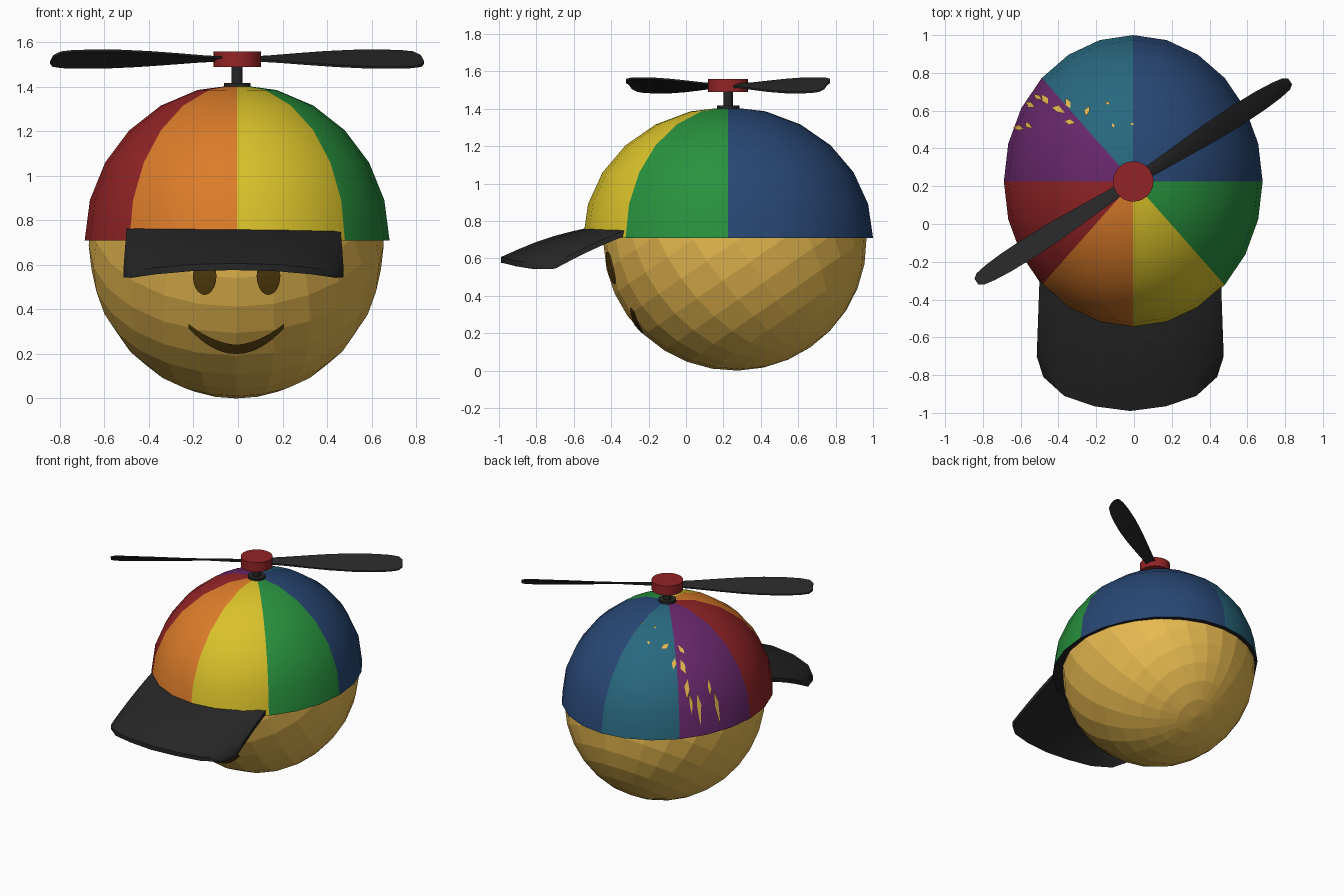
import bpy, bmesh, math, random
from mathutils import Matrix, Vector

if "Cube" in bpy.data.objects:
    bpy.data.objects.remove(bpy.data.objects["Cube"])

random.seed(4)


def mat(name, r, g, b):
    m = bpy.data.materials.new(name)
    lin = lambda c: ((c / 255 + 0.055) / 1.055) ** 2.4 if c > 10 else c / 255 / 12.92
    m.diffuse_color = (lin(r), lin(g), lin(b), 1)
    m.use_nodes = True
    m.node_tree.nodes["Principled BSDF"].inputs["Base Color"].default_value = m.diffuse_color
    return m


SKIN = mat("golden_skin", 232, 186, 80)
BROWN = mat("dark_brown", 84, 61, 14)
BLACK = mat("black", 38, 38, 38)
RED = mat("red", 148, 36, 38)
ORANGE = mat("orange", 220, 124, 42)
YELLOW = mat("yellow", 218, 194, 42)
GREEN = mat("green", 40, 146, 62)
BLUE = mat("navy_blue", 40, 71, 116)
TEAL = mat("teal", 40, 104, 126)
PURPLE = mat("purple", 104, 40, 108)


def finish(name, bm, mats, smooth=None):
    bmesh.ops.recalc_face_normals(bm, faces=bm.faces)
    me = bpy.data.meshes.new(name)
    bm.to_mesh(me)
    bm.free()
    for m in mats:
        me.materials.append(m)
    if smooth:
        me.shade_smooth()
        me.set_sharp_from_angle(angle=math.radians(smooth))
    ob = bpy.data.objects.new(name, me)
    bpy.context.collection.objects.link(ob)
    return ob


def solid_grid(bm, rows, offset):
    """Closed slab from a grid of points; the lower sheet is shifted by offset."""
    top = [[bm.verts.new(p) for p in r] for r in rows]
    low = [[bm.verts.new(Vector(p) + Vector(offset)) for p in r] for r in rows]
    n, m = len(rows), len(rows[0])
    for g in (top, low):
        for i in range(n - 1):
            for j in range(m - 1):
                bm.faces.new((g[i][j], g[i][j + 1], g[i + 1][j + 1], g[i + 1][j]))
    rim = ([(0, j) for j in range(m)] + [(i, m - 1) for i in range(1, n)]
           + [(n - 1, j) for j in range(m - 2, -1, -1)] + [(i, 0) for i in range(n - 2, 0, -1)])
    for (a, b), (c, d) in zip(rim, rim[1:] + rim[:1]):
        bm.faces.new((top[a][b], top[c][d], low[c][d], low[a][b]))


# Head: faceted ball with its poles tilted backwards
HC, HR = Vector((-0.008, 0.262, 0.69)), Vector((0.663, 0.703, 0.69))
bm = bmesh.new()
bmesh.ops.create_uvsphere(bm, u_segments=24, v_segments=16, radius=1)
bmesh.ops.transform(bm, verts=bm.verts, matrix=Matrix.Translation(HC)
                    @ Matrix.Diagonal((*HR, 1)) @ Matrix.Rotation(math.radians(35), 4, 'X'))
finish("head", bm, [SKIN])


# Painted face: thin plates following the front of the head
def face_plate(name, xs, low, high):
    def on_head(x, z):
        k = 1 - ((x - HC.x) / HR.x) ** 2 - ((z - HC.z) / HR.z) ** 2
        return (x, HC.y - HR.y * math.sqrt(k) - 0.002, z)
    bm = bmesh.new()
    rows = [[on_head(x, low(x) + (high(x) - low(x)) * t / 4) for x in xs] for t in range(5)]
    solid_grid(bm, rows, (0, 0.008, 0))
    finish(name, bm, [BROWN])


for side, cx in (("left", -0.15), ("right", 0.137)):
    xs = [cx - 0.053 * math.cos(math.pi * (i + 0.15) / 10.3) for i in range(11)]
    h = lambda x, c=cx: 0.085 * math.sqrt(max(0, 1 - ((x - c) / 0.053) ** 2))
    face_plate(side + "_eye", xs, lambda x: 0.55 - h(x), lambda x: 0.55 + h(x))
face_plate("mouth", [-0.008 + 0.214 * i / 8 for i in range(-8, 9)],
           lambda x: 0.2 + 0.115 * (abs(x + 0.008) / 0.214) ** 2,
           lambda x: 0.242 + 0.093 * (abs(x + 0.008) / 0.214) ** 1.8)

# Cap dome: coloured by direction around the crown
DC, DR = Vector((-0.004, 0.225, 0.71)), Vector((0.685, 0.775, 0.70))


def dome(az, el, k=1.0):
    return DC + k * Vector((DR.x * math.cos(az) * math.cos(el),
                            DR.y * math.sin(az) * math.cos(el), DR.z * math.sin(el)))


bm = bmesh.new()
rings = [[bm.verts.new(dome(j * math.pi / 12, i * math.pi / 12)) for j in range(24)] for i in range(6)]
pole = bm.verts.new(dome(0, math.pi / 2))
panel = [0, 0, 1, 2, 3, 4, 5, 6]
for j in range(24):
    k = (j + 1) % 24
    for i in range(5):
        f = bm.faces.new((rings[i][j], rings[i][k], rings[i + 1][k], rings[i + 1][j]))
        f.material_index = panel[j // 3]
    bm.faces.new((rings[5][j], rings[5][k], pole)).material_index = panel[j // 3]
bm.faces.new(rings[0]).material_index = 7
finish("cap_dome", bm, [BLUE, TEAL, PURPLE, RED, ORANGE, YELLOW, GREEN, BLACK], 40)

# Small patches where the head shows through the back left of the cap
bm = bmesh.new()
for x, y, s in ((-.47, .66, .045), (-.40, .61, .05), (-.34, .54, .04), (-.25, .60, .04),
                (-.14, .64, .02), (-.11, .52, .018), (-.01, .53, .015), (-.55, .63, .04),
                (-.61, .51, .04), (-.56, .52, .035), (-.51, .67, .035), (-.35, .64, .04)):
    turn, pts = random.uniform(0, 3), []
    for q in range(4):
        a = turn + q * math.pi / 2 + random.uniform(-.3, .3)
        r = s * (0.75 if q % 2 else 0.4)
        px = (x + r * math.cos(a) - DC.x) / DR.x
        py = (y + r * math.sin(a) - DC.y) / DR.y
        p = Vector((px, py, math.sqrt(max(0.0, 1 - px * px - py * py))))
        p.normalize()
        pts.append(bm.verts.new(DC + DR * p * 1.001))
    bm.faces.new(pts)
finish("show_through_patches", bm, [SKIN])

# Visor: curved slab from the cap rim to a rounded front edge
half = [(0, -.99, .607), (.19, -.965, .602), (.35, -.91, .588), (.46, -.81, .572), (.495, -.70, .575)]
cols = [(-x, y, z) for x, y, z in half[:0:-1]] + half
rows = []
for t in range(6):
    v, row = t / 5, []
    for x, y, z in cols:
        back = DC.y - 0.96 * DR.y * math.sqrt(1 - (x / DR.x) ** 2)
        row.append((x * (0.97 + 0.03 * v) - 0.02, back + (y - back) * v,
                    0.765 + (z - 0.765) * v + 0.018 * math.sin(math.pi * v) * (1 - abs(x))))
    rows.append(row)
bm = bmesh.new()
solid_grid(bm, rows, (0, 0, -0.03))
finish("visor", bm, [BLACK], 40)


# Propeller mount: button, stem and hub
def cylinder(name, r, z0, z1, m):
    bm = bmesh.new()
    bmesh.ops.create_cone(bm, cap_ends=True, segments=24, radius1=r, radius2=r, depth=z1 - z0,
                          matrix=Matrix.Translation((-0.004, DC.y, (z0 + z1) / 2)))
    finish(name, bm, [m], 40)


cylinder("button", 0.06, 1.39, 1.418, BLACK)
cylinder("stem", 0.025, 1.41, 1.50, BLACK)
cylinder("hub", 0.107, 1.49, 1.56, RED)

# Propeller blades: twisted slabs (distance, half width, half rise)
stations = ((.08, .03, .006), (.2, .037, .012), (.35, .046, .022), (.5, .054, .031), (.65, .057, .037),
            (.8, .054, .038), (.9, .046, .036), (.96, .036, .03), (.985, .018, .016))
for name, turn in (("right_blade", 32.5), ("left_blade", 212.5)):
    bm = bmesh.new()
    solid_grid(bm, [[(r, w * s, h * s + 0.005 * (1 - s * s) + 0.005) for s in (-1, -.5, 0, .5, 1)]
                    for r, w, h in stations], (0, 0, -0.01))
    bmesh.ops.transform(bm, verts=bm.verts, matrix=Matrix.Translation((-0.004, DC.y, 1.525))
                        @ Matrix.Rotation(math.radians(turn), 4, 'Z'))
    finish(name, bm, [BLACK], 40)
